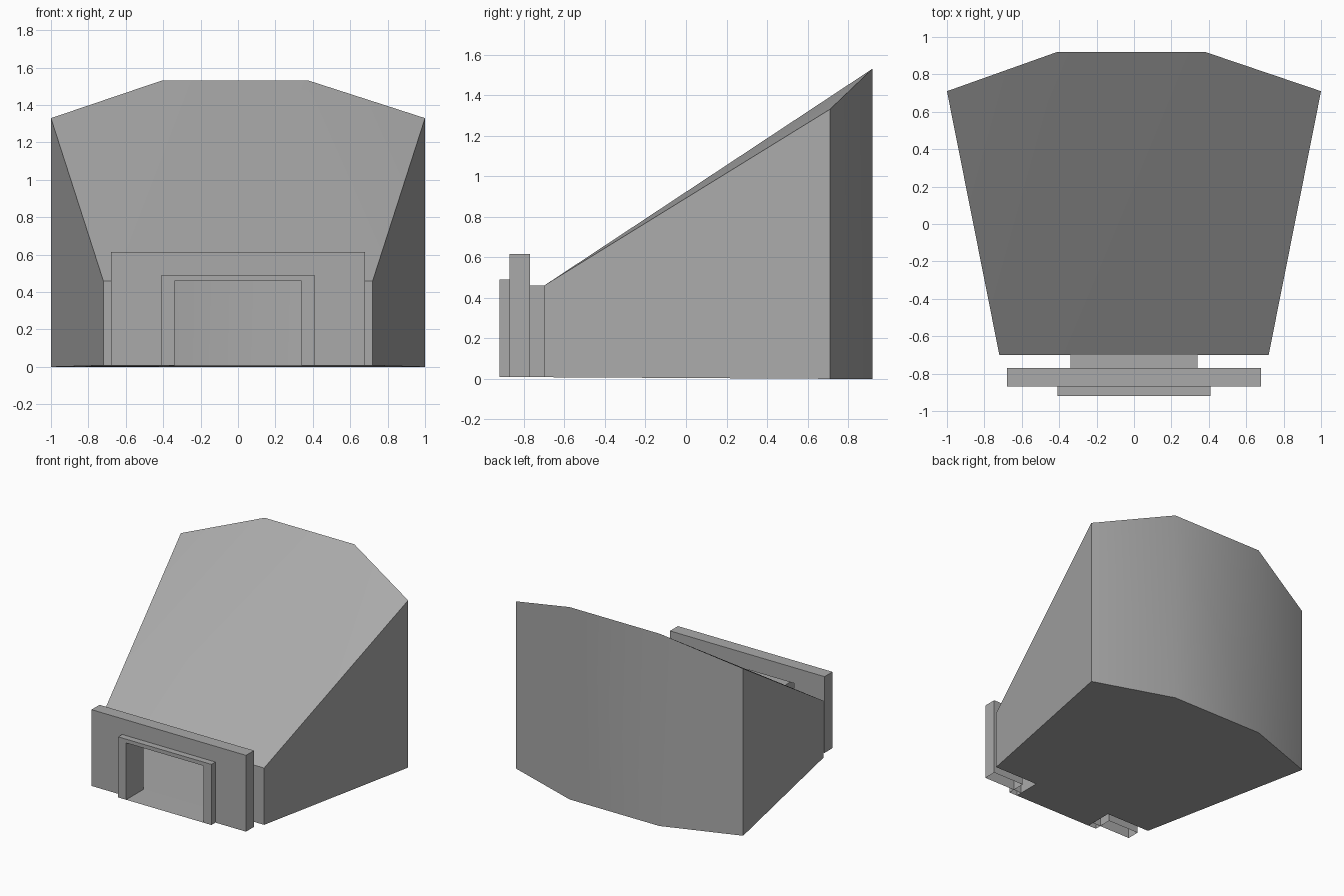
import bpy
import bmesh
import math

cube = bpy.data.objects.get("Cube")
if cube:
    bpy.data.objects.remove(cube, do_unlink=True)

# One plain grey for the whole building
grey = bpy.data.materials.new("plain_grey")
grey.use_nodes = True
COLOUR = (0.4, 0.4, 0.4, 1)
grey.diffuse_color = COLOUR
grey.node_tree.nodes["Principled BSDF"].inputs["Base Color"].default_value = COLOUR

BASE = 0.008                       # height of the threshold
DOOR_W, DOOR_H = 0.34, 0.46        # half width and top of the doorway
FRONT, PLATE_BACK, PLATE_FRONT, FRAME_FRONT = -0.70, -0.77, -0.87, -0.92


def finish(bm, name):
    bmesh.ops.recalc_face_normals(bm, faces=bm.faces)
    mesh = bpy.data.meshes.new(name)
    bm.to_mesh(mesh)
    bm.free()
    mesh.materials.append(grey)
    obj = bpy.data.objects.new(name, mesh)
    bpy.context.collection.objects.link(obj)
    bpy.ops.object.select_all(action='DESELECT')
    obj.select_set(True)
    bpy.context.view_layer.objects.active = obj
    bpy.ops.object.shade_smooth_by_angle(angle=math.radians(30))
    return obj


def arch_points(bm, half, top, y):
    """Four points of a doorway outline, from left foot to right foot."""
    outline = ((-half, BASE), (-half, top), (half, top), (half, BASE))
    return [bm.verts.new((x, y, z)) for x, z in outline]


def bridge(bm, a, b):
    for i in range(len(a) - 1):
        bm.faces.new((a[i], a[i + 1], b[i + 1], b[i]))


def arch(name, outer, inner, y_front, y_back):
    """A surround standing on open feet."""
    bm = bmesh.new()
    rings = [arch_points(bm, *size, y) for size, y in
             ((outer, y_front), (outer, y_back), (inner, y_back), (inner, y_front))]
    for i, ring in enumerate(rings):
        bridge(bm, ring, rings[(i + 1) % len(rings)])
    return finish(bm, name)


# Wedge-shaped hall: front corners, door jambs, then the wide faceted back
plan = [(-DOOR_W, FRONT, DOOR_H), (-0.72, FRONT, DOOR_H), (-1, 0.71, 1.33),
        (-0.41, 0.92, 1.53), (0.38, 0.92, 1.53), (1, 0.71, 1.33),
        (0.72, FRONT, DOOR_H), (DOOR_W, FRONT, DOOR_H)]
bm = bmesh.new()
low = [bm.verts.new((x, y, BASE if y == FRONT else 0)) for x, y, z in plan]
high = [bm.verts.new(p) for p in plan]
bridge(bm, low, high)
bm.faces.new(low)
# Sloping roof with a slightly raised middle
bm.faces.new((high[0], high[1], high[3], high[4], high[6], high[7]))
bm.faces.new((high[1], high[2], high[3]))
bm.faces.new((high[4], high[5], high[6]))
finish(bm, "hall")

# Short passage leading from the frame into the hall
bm = bmesh.new()
bridge(bm, arch_points(bm, DOOR_W, DOOR_H, PLATE_FRONT),
       arch_points(bm, DOOR_W, DOOR_H, FRONT))
finish(bm, "passage")

# Threshold floor
bm = bmesh.new()
bm.faces.new([bm.verts.new((x, y, BASE)) for x, y in
              ((-DOOR_W, FRAME_FRONT), (DOOR_W, FRAME_FRONT),
               (DOOR_W, FRONT), (-DOOR_W, FRONT))])
finish(bm, "threshold")

# Wide front slab and the door frame on it
arch("front_slab", (0.68, 0.615), (0.41, 0.49), PLATE_FRONT, PLATE_BACK)
arch("door_frame", (0.41, 0.49), (DOOR_W, DOOR_H), FRAME_FRONT, PLATE_FRONT)
